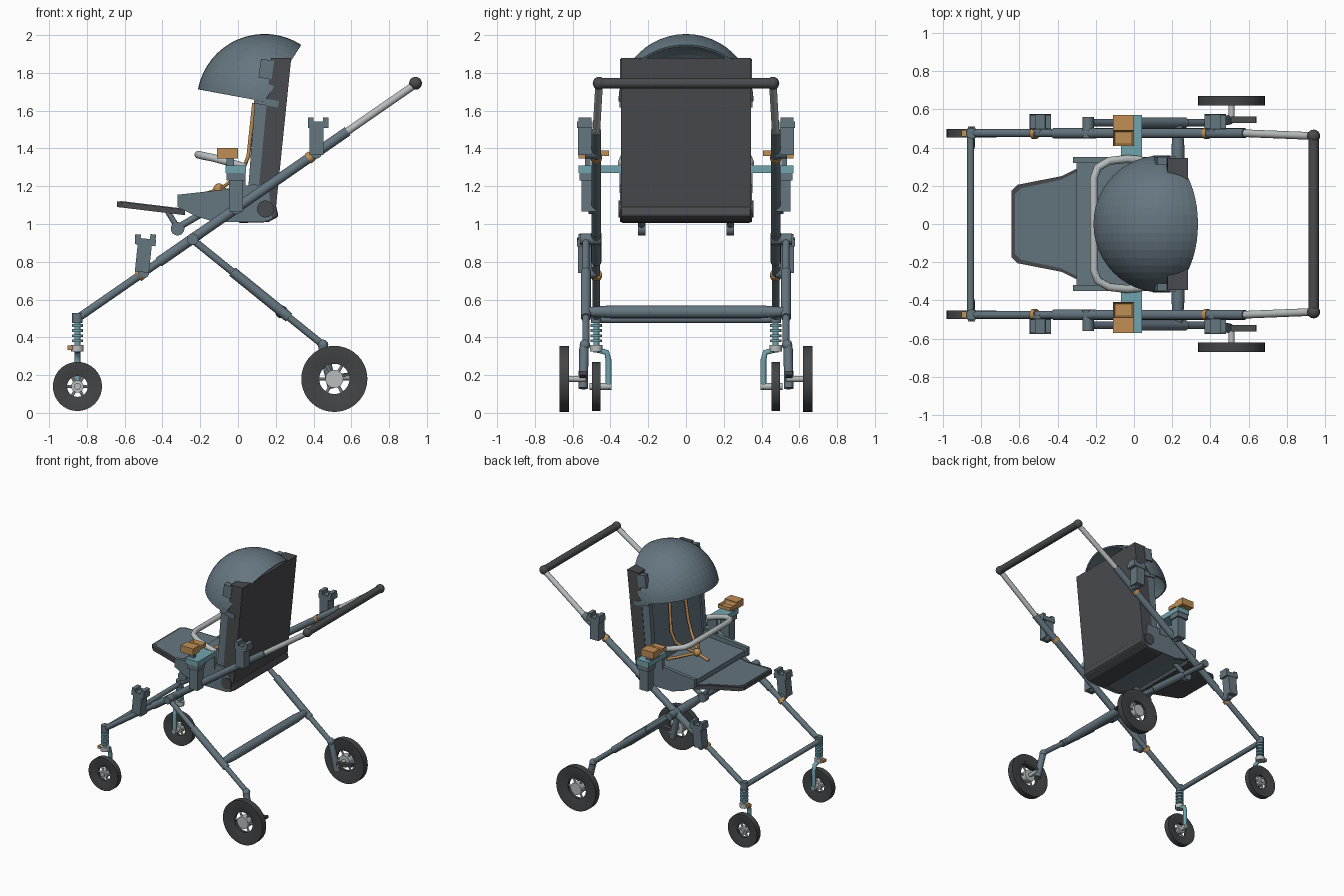
import bpy, bmesh, math
from mathutils import Vector, Matrix

old = bpy.data.objects.get("Cube")
if old:
    bpy.data.objects.remove(old)


def material(name, rgb):
    m = bpy.data.materials.new(name)
    m.use_nodes = True
    m.diffuse_color = (*rgb, 1)
    m.node_tree.nodes["Principled BSDF"].inputs["Base Color"].default_value = (*rgb, 1)
    return m


SLATE = material("slate", (0.13, 0.18, 0.215))
CHAR = material("charcoal", (0.068, 0.07, 0.078))
RUBBER = material("rubber", (0.055, 0.058, 0.062))
SILVER = material("silver", (0.48, 0.51, 0.51))
TEAL = material("teal", (0.17, 0.37, 0.42))
ORANGE = material("orange", (0.52, 0.27, 0.09))


def finish(name, bm, mat, smooth=False):
    bmesh.ops.recalc_face_normals(bm, faces=bm.faces)
    me = bpy.data.meshes.new(name)
    bm.to_mesh(me)
    bm.free()
    me.materials.append(mat)
    ob = bpy.data.objects.new(name, me)
    bpy.context.collection.objects.link(ob)
    if smooth:
        bpy.context.view_layer.objects.active = ob
        bpy.ops.object.select_all(action="DESELECT")
        ob.select_set(True)
        bpy.ops.object.shade_smooth_by_angle(angle=math.radians(40))
    return ob


def rod(name, a, b, r, mat, r2=None, sides=16):
    a, b = Vector(a), Vector(b)
    bm = bmesh.new()
    turn = (b - a).to_track_quat("Z", "Y").to_matrix().to_4x4()
    bmesh.ops.create_cone(bm, cap_ends=True, segments=sides, radius1=r, radius2=r2 or r,
                          depth=(b - a).length, matrix=Matrix.Translation((a + b) / 2) @ turn)
    return finish(name, bm, mat, True)


def ball(name, c, r, mat):
    bm = bmesh.new()
    bmesh.ops.create_uvsphere(bm, u_segments=16, v_segments=10, radius=r, matrix=Matrix.Translation(c))
    return finish(name, bm, mat, True)


def box(name, c, size, mat, tilt=0, recess=0):
    bm = bmesh.new()
    bmesh.ops.create_cube(bm, size=1, matrix=Matrix.Diagonal((*size, 1)))
    if recess:  # open pocket in the top
        top = [f for f in bm.faces if f.normal.z > 0.9]
        bmesh.ops.inset_region(bm, faces=top, thickness=min(size[:2]) * 0.17)
        bmesh.ops.translate(bm, verts=top[0].verts, vec=(0, 0, -recess))
    bm.transform(Matrix.Translation(c) @ Matrix.Rotation(math.radians(tilt), 4, "Y"))
    return finish(name, bm, mat)


def prism(name, xz, y0, y1, mat, bevel=0):
    bm = bmesh.new()
    f = bm.faces.new([bm.verts.new((x, y0, z)) for x, z in xz])
    ext = bmesh.ops.extrude_face_region(bm, geom=[f])["geom"]
    bmesh.ops.translate(bm, verts=[v for v in ext if isinstance(v, bmesh.types.BMVert)], vec=(0, y1 - y0, 0))
    ob = finish(name, bm, mat)
    if bevel:
        mod = ob.modifiers.new("bevel", "BEVEL")
        mod.width, mod.segments = bevel, 2
    return ob


def pipe(name, pts, r, mat, flat=False):
    cu = bpy.data.curves.new(name, "CURVE")
    cu.dimensions = "3D"
    cu.bevel_depth, cu.bevel_resolution, cu.use_fill_caps = r, (0 if flat else 3), True
    sp = cu.splines.new("POLY")
    sp.points.add(len(pts) - 1)
    for p, co in zip(sp.points, pts):
        p.co = (*co, 1)
    cu.materials.append(mat)
    ob = bpy.data.objects.new(name, cu)
    bpy.context.collection.objects.link(ob)
    return ob


def wheel(name, c, r, hole, width):
    # lathed tyre disc with an open centre, spokes and hub
    bm = bmesh.new()
    h = width / 2
    prof = [(hole, h * .5), (r * .8, h), (r, h), (r, -h), (r * .8, -h), (hole, -h * .5)]
    vs = [bm.verts.new((p, y, 0)) for p, y in prof]
    es = [bm.edges.new((vs[i], vs[(i + 1) % 6])) for i in range(6)]
    bmesh.ops.spin(bm, geom=vs + es, axis=(0, 1, 0), cent=(0, 0, 0), steps=40, angle=math.tau)
    bmesh.ops.remove_doubles(bm, verts=bm.verts, dist=1e-4)
    bm.transform(Matrix.Translation(c))
    finish(name + "_tyre", bm, RUBBER, True)
    for i in range(6):
        a = i * math.tau / 6
        d = Vector((math.cos(a), 0, math.sin(a)))
        rod(name + "_spoke", Vector(c), Vector(c) + d * (hole + .008), .008, SILVER, sides=8)
    rod(name + "_hub", Vector(c) - Vector((0, h, 0)), Vector(c) + Vector((0, h, 0)), hole * .6, SILVER)


def rail(x, y, off=0):
    return (x, y, 0.5 + (x + 0.85) * 0.693 + off)


for s, side in ((1, "left"), (-1, "right")):
    y = s * 0.475
    # main rails and handle arms
    rod(side + "_rail_lower", rail(-.85, y), rail(-.2, y), .021, SLATE)
    rod(side + "_rail_sleeve", rail(-.42, y), rail(-.2, y), .027, SLATE)
    rod(side + "_rail_upper", rail(-.2, y), rail(.58, y), .026, SLATE)
    rod(side + "_handle_arm", rail(.57, y), (.94, s * .46, 1.74), .02, SILVER)
    ball(side + "_handle_joint", (.94, s * .46, 1.745), .034, CHAR)
    for x in (-.52, .38):
        rod(side + "_clamp_ring", rail(x - .01, y), rail(x + .01, y), .03, ORANGE)
    # rear leg with thicker sleeve
    yl = s * .53
    rod(side + "_rear_leg", (-.25, yl, .925), (.45, yl, .36), .019, SLATE)
    rod(side + "_leg_sleeve", (-.03, yl, .748), (.27, yl, .505), .027, SLATE)
    rod(side + "_leg_pivot", (-.24, s * .45, .92), (-.24, s * .56, .92), .03, SLATE)
    # rear wheel carrier, axle and pedal
    ball(side + "_leg_foot", (.45, s * .535, .36), .028, SLATE)
    rod(side + "_rear_post", (.45, s * .54, .35), (.5, s * .545, .13), .025, SLATE)
    rod(side + "_rear_axle", (.51, s * .53, .18), (.51, s * .65, .18), .016, SILVER)
    box(side + "_brake_pedal", (.56, s * .545, .2), (.16, .035, .02), CHAR, -8)
    wheel(side + "_rear_wheel", (.51, s * .645, .18), .175, .08, .05)
    # sprung front fork
    rod(side + "_fork_cap", (-.85, y, .475), (-.85, y, .53), .028, SLATE)
    rod(side + "_fork_core", (-.85, y, .32), (-.85, y, .5), .016, TEAL)
    for i in range(4):
        z = .375 + i * .027
        rod(side + "_spring_coil", (-.85, y, z), (-.85, y, z + .014), .03, TEAL)
    rod(side + "_fork_collar", (-.85, y, .325), (-.85, y, .36), .033, SILVER)
    box(side + "_fork_lock", (-.89, y, .345), (.025, .035, .022), ORANGE)
    pipe(side + "_fork_arm", [(-.85, y, .335), (-.85, s * .42, .32), (-.85, s * .41, .28), (-.85, s * .41, .13)],
         .016, TEAL)
    rod(side + "_front_axle", (-.85, s * .395, .14), (-.85, s * .51, .14), .018, SILVER)
    wheel(side + "_front_wheel", (-.85, y, .14), .13, .055, .045)
    # sockets on the rails
    for x, z, tilt in ((-.5, .83, 6), (-.01, 1.15, 0), (.415, 1.45, 0)):
        ys = s * (.515 if x == -.01 else .535)
        box(side + "_socket", (x, ys, z), (.075, .075, .17), SLATE, tilt)
        if x != -.01:
            box(side + "_socket_rim", (x + .01, ys, z + .075), (.11, .082, .035), SLATE, tilt, .02)
            for d in (-.04, .04):
                box(side + "_socket_prong", (x + .01 + d, ys, z + .1), (.03, .07, .03), SLATE, tilt)
        rod(side + "_socket_mount", rail(x, y), rail(x, ys), .03, SLATE)
    # seat adapter and tray clip
    box(side + "_adapter_collar", (-.01, s * .52, 1.25), (.1, .09, .04), SLATE)
    box(side + "_seat_adapter", (-.012, s * .455, 1.29), (.11, .23, .04), TEAL)
    box(side + "_clip_post", (-.04, s * .52, 1.33), (.04, .03, .05), SLATE)
    box(side + "_clip_outer", (-.055, s * .53, 1.375), (.11, .08, .055), ORANGE)
    box(side + "_clip_inner", (-.055, s * .45, 1.375), (.11, .085, .03), ORANGE, 0, .02)
    # seat side, backrest wing and hinge
    prism(side + "_seat_side", [(-.32, 1.155), (-.05, 1.185), (.08, 1.21), (.16, 1.2), (.18, 1.03), (.14, 1.01),
                                (-.12, 1.01), (-.22, 1.04), (-.32, 1.09)], s * .32, s * .35, SLATE)
    prism(side + "_back_wing", [(.055, 1.2), (.09, 1.66), (.2, 1.64), (.15, 1.15)], s * .3, s * .342, SLATE)
    box(side + "_seat_upright", (0, s * .34, 1.24), (.08, .025, .15), SLATE)
    rod(side + "_seat_hinge", (.145, s * .3, 1.08), (.145, s * .358, 1.08), .045, CHAR)
    box(side + "_canopy_mount", (.15, s * .33, 1.82), (.07, .04, .1), SLATE, 8)
    box(side + "_canopy_arm", (.15, s * .345, 1.645), (.13, .015, .035), SLATE, 10)
    # legrest linkage
    rod(side + "_legrest_strut", (-.38, s * .235, 1.08), (-.32, s * .235, .98), .015, SLATE)
    rod(side + "_legrest_link", (-.32, s * .235, .98), (-.2, s * .235, 1.05), .018, SLATE)
    rod(side + "_legrest_knob", (-.32, s * .215, .975), (-.32, s * .255, .975), .036, SLATE)
    # harness straps
    pipe(side + "_shoulder_strap", [(.085, s * .09, 1.64), (.055, s * .11, 1.36), (.02, s * .1, 1.27),
                                    (-.1, s * .01, 1.18)], .012, ORANGE, True)
    pipe(side + "_hip_strap", [(.03, s * .2, 1.17), (-.1, 0, 1.18)], .012, ORANGE, True)

# cross bars and push handle
rod("handle_grip", (.94, -.45, 1.745), (.94, .45, 1.745), .028, CHAR)
rod("front_crossbar", (-.855, -.475, .495), (-.855, .475, .495), .019, SLATE)
rod("rear_crossbar", (.23, -.4, .535), (.23, .4, .535), .034, SLATE)
for s in (-1, 1):
    rod("rear_crossbar_end", (.23, s * .4, .535), (.23, s * .53, .535), .034, SLATE, .024)

# seat, backrest and legrest
prism("seat_base", [(-.3, 1.13), (.12, 1.16), (.17, 1.03), (.13, 1.015), (-.12, 1.015), (-.22, 1.045),
                    (-.3, 1.09)], -.325, .325, SLATE)
prism("seat_tray", [(.0, 1.005), (.16, 1.01), (.215, 1.04), (.2, 1.1), (.02, 1.05)], -.345, .345, CHAR, .012)
prism("back_shell", [(.175, 1.88), (.282, 1.88), (.2, 1.08), (.1, 1.08)], -.345, .345, CHAR)
prism("back_pad", [(.065, 1.15), (.1, 1.66), (.18, 1.84), (.2, 1.84), (.14, 1.15)], -.31, .31, SLATE)
ball("harness_buckle", (-.1, 0, 1.185), .03, ORANGE)
pipe("crotch_strap", [(-.1, 0, 1.18), (-.2, 0, 1.145)], .014, ORANGE, True)


def footboard(name, inset, z, thick, mat):
    # tapered board with clipped corners, sloping toward the seat
    half = [(-.28, .3), (-.38, .25), (-.61, .205), (-.64, .175)]
    pts = [(x + (inset if x < -.6 else 0), w - inset) for x, w in half]
    bm = bmesh.new()
    loop = pts + [(x, -w) for x, w in reversed(pts)]
    f = bm.faces.new([bm.verts.new((x, w, z - (x + .64) * .12)) for x, w in loop])
    ext = bmesh.ops.extrude_face_region(bm, geom=[f])["geom"]
    bmesh.ops.translate(bm, verts=[v for v in ext if isinstance(v, bmesh.types.BMVert)], vec=(0, 0, thick))
    finish(name, bm, mat)


footboard("legrest_rim", 0, 1.09, .03, CHAR)
footboard("legrest_pad", .018, 1.115, .009, SLATE)

# bumper bar
arc = [(.04, .335, 1.3), (-.04, .34, 1.325), (-.13, .33, 1.35), (-.19, .295, 1.362), (-.21, .24, 1.367)]
pipe("bumper_bar", arc + [(x, -w, z) for x, w, z in reversed(arc)], .021, SILVER)

# canopy: a spherical wedge fanned about the cross axis
bm = bmesh.new()
R, a0, a1, n = .352, math.radians(57), math.radians(169.5), 24
start = [bm.verts.new((R * math.sin(t) * math.cos(a0), R * math.cos(t), R * math.sin(t) * math.sin(a0)))
         for t in [math.pi * i / n for i in range(n + 1)]]
edges = [bm.edges.new(p) for p in zip(start, start[1:])]
bmesh.ops.spin(bm, geom=start + edges, axis=(0, -1, 0), cent=(0, 0, 0), steps=16, angle=a1 - a0)
bmesh.ops.remove_doubles(bm, verts=bm.verts, dist=1e-4)
bm.transform(Matrix.Translation((.14, 0, 1.648)))
canopy = finish("canopy", bm, SLATE)
shell = canopy.modifiers.new("shell", "SOLIDIFY")
shell.thickness, shell.offset = .012, 0
